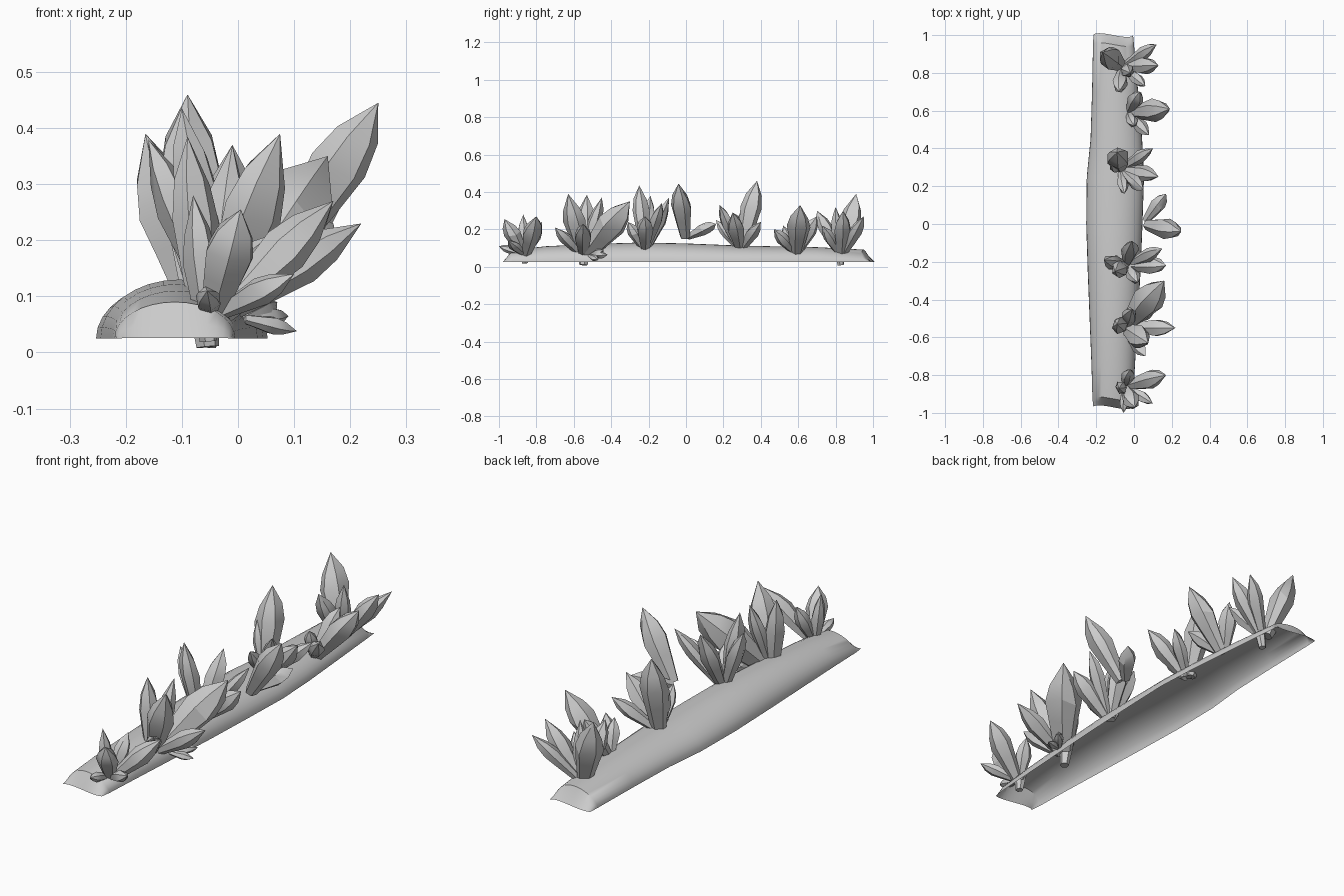
import bpy, bmesh, math, random
from mathutils import Vector

random.seed(4)


def finish(bm, name, angle):
    bmesh.ops.recalc_face_normals(bm, faces=bm.faces)
    me = bpy.data.meshes.new(name)
    bm.to_mesh(me)
    bm.free()
    ob = bpy.data.objects.new(name, me)
    bpy.context.collection.objects.link(ob)
    bpy.ops.object.select_all(action='DESELECT')
    ob.select_set(True)
    bpy.context.view_layer.objects.active = ob
    bpy.ops.object.shade_smooth_by_angle(angle=math.radians(angle))
    return ob


# Hollow half log, open underneath: y, left x, right x, top z
stations = [
    (-0.97, -0.215, -0.01, 0.026), (-0.95, -0.217, -0.008, 0.055),
    (-0.925, -0.22, -0.005, 0.09), (-0.75, -0.225, 0.005, 0.11),
    (-0.5, -0.235, 0.02, 0.122), (-0.25, -0.245, 0.035, 0.13),
    (0.0, -0.253, 0.045, 0.125), (0.25, -0.25, 0.053, 0.115),
    (0.45, -0.23, 0.043, 0.11), (0.7, -0.222, 0.022, 0.105),
    (0.95, -0.217, 0.0, 0.092), (0.97, -0.216, -0.002, 0.06),
    (1.0, -0.215, -0.005, 0.026)]
SEG = 16
bm = bmesh.new()
rings = []
for y, xl, xr, top in stations:
    ring = []
    for i in range(SEG + 1):
        a = math.pi * i / SEG
        x = (xl + xr) / 2 - (xr - xl) / 2 * math.cos(a)
        wave = 0.01 * math.sin(2 * a) if abs(y) > 0.9 else 0
        ring.append(bm.verts.new((x, y + wave, 0.025 + (top - 0.025) * math.sin(a))))
    rings.append(ring)
for r, s in zip(rings, rings[1:]):
    for i in range(SEG):
        bm.faces.new((r[i], r[i + 1], s[i + 1], s[i]))
finish(bm, "half_log", 40)


# Six-sided crystal: narrow foot, wide shoulder, faceted point
def crystal(bm, foot, tip, width):
    foot, tip = Vector(foot), Vector(tip)
    axis = tip - foot
    q = axis.to_track_quat('Z', 'Y')
    n = 6
    turn = random.uniform(0, math.tau)
    flat = random.uniform(0.8, 0.95)
    jitter = [random.uniform(-0.05, 0.05) for _ in range(n)]
    prev = None
    for t, s in ((0, 0.52), (0.35, 0.85), (0.58, 1.06), (0.77, 0.8)):
        ring = []
        for i in range(n):
            a = turn + math.tau * i / n + jitter[i] * 3
            k = t + (jitter[i] if t > 0.5 else 0)
            p = Vector((math.cos(a), flat * math.sin(a), 0)) * width / 2 * s
            ring.append(bm.verts.new(foot + axis * k + q @ p))
        if prev:
            for i in range(n):
                j = (i + 1) % n
                bm.faces.new((prev[i], prev[j], ring[j], ring[i]))
        else:
            bm.faces.new(ring[::-1])
        prev = ring
    top = bm.verts.new(tip)
    for i in range(n):
        bm.faces.new((prev[i], prev[(i + 1) % n], top))


# A cluster fans out from one foot; each crystal is tip x, y, z, width.
# The most upright crystal is rooted deeper, poking through the log.
def cluster(name, foot, tips, root=0.0):
    bm = bmesh.new()
    foot = Vector(foot)
    upright = min(tips, key=lambda t: math.hypot(t[0] - foot.x, t[1] - foot.y) / t[2])
    for tip in tips:
        x, y, z, w = tip
        d = Vector((x, y, z)) - foot
        drop = root if tip is upright else 0
        crystal(bm, foot + Vector((d.x * 0.1, d.y * 0.1, -drop)), (x, y, z), w)
    finish(bm, name, 22)


cluster("crystals_front_end", (-0.05, -0.86, 0.07), [
    (0.17, -0.80, 0.27, 0.10), (0.10, -0.95, 0.14, 0.06),
    (0.005, -0.97, 0.255, 0.09), (-0.08, -0.87, 0.28, 0.07),
    (-0.055, -1.0, 0.11, 0.045), (-0.02, -0.77, 0.24, 0.07)], 0.05)
cluster("crystals_front_large", (-0.05, -0.55, 0.07), [
    (0.16, -0.30, 0.35, 0.16), (0.22, -0.55, 0.23, 0.09),
    (0.075, -0.63, 0.39, 0.12), (0.06, -0.70, 0.21, 0.07),
    (-0.09, -0.53, 0.385, 0.09), (-0.01, -0.45, 0.37, 0.08)], 0.06)
cluster("crystals_front_low", (0.0, -0.52, 0.06), [
    (0.09, -0.42, 0.065, 0.045), (0.105, -0.47, 0.038, 0.04),
    (0.07, -0.44, 0.09, 0.04)])
cluster("crystals_middle_front", (-0.04, -0.22, 0.1), [
    (-0.10, -0.25, 0.435, 0.09), (-0.01, -0.09, 0.37, 0.09),
    (0.17, -0.22, 0.27, 0.09), (0.15, -0.13, 0.34, 0.07),
    (0.02, -0.31, 0.24, 0.07), (-0.16, -0.19, 0.38, 0.08)])
cluster("crystals_middle", (0.05, 0.0, 0.16), [
    (0.25, -0.04, 0.445, 0.11), (0.17, 0.16, 0.23, 0.08)])
cluster("crystals_middle_back", (-0.07, 0.29, 0.1), [
    (-0.09, 0.38, 0.46, 0.12), (0.13, 0.25, 0.29, 0.09),
    (0.10, 0.40, 0.24, 0.07), (0.05, 0.18, 0.33, 0.07),
    (-0.05, 0.16, 0.25, 0.06), (-0.12, 0.31, 0.32, 0.06)])
cluster("crystals_back", (-0.03, 0.59, 0.08), [
    (0.19, 0.61, 0.33, 0.12), (0.08, 0.47, 0.2, 0.07),
    (0.03, 0.70, 0.27, 0.08), (0.0, 0.52, 0.22, 0.06)])
cluster("crystals_back_end", (-0.06, 0.83, 0.07), [
    (-0.165, 0.91, 0.39, 0.12), (0.13, 0.84, 0.30, 0.09),
    (0.12, 0.95, 0.27, 0.07), (-0.08, 0.70, 0.30, 0.08),
    (0.06, 0.73, 0.22, 0.06), (-0.02, 0.80, 0.32, 0.07)], 0.06)
